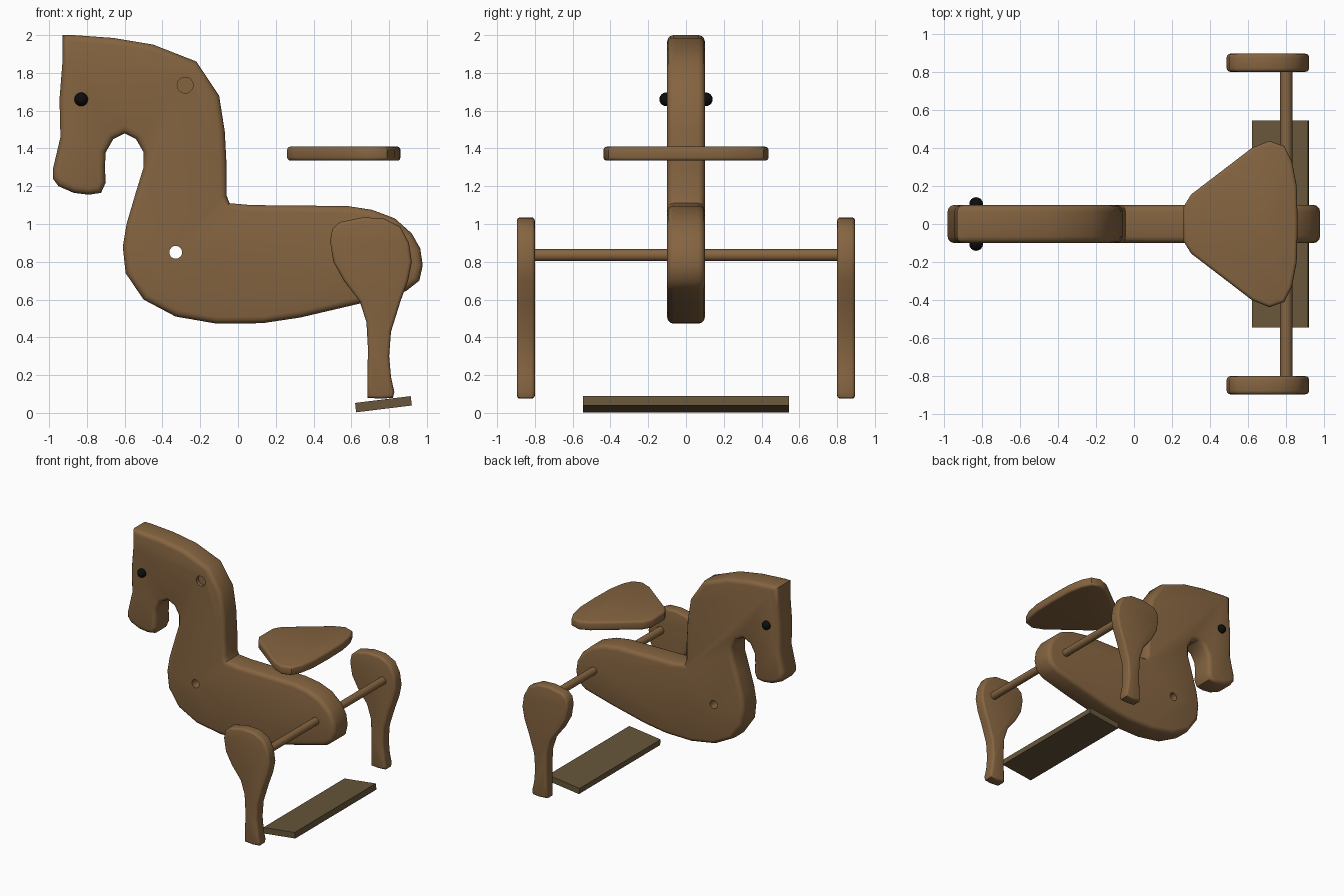
import bpy, bmesh, math
from mathutils import Vector

if "Cube" in bpy.data.objects:
    bpy.data.objects.remove(bpy.data.objects["Cube"])


def material(name, rgb):
    m = bpy.data.materials.new(name)
    m.diffuse_color = (*rgb, 1)
    m.use_nodes = True
    m.node_tree.nodes["Principled BSDF"].inputs["Base Color"].default_value = m.diffuse_color
    return m


WOOD = material("warm wood", (0.235, 0.128, 0.052))
DARK = material("dark wood", (0.135, 0.093, 0.043))
BLACK = material("black", (0.004, 0.004, 0.004))


def finish(ob, mat, angle=40):
    ob.data.materials.clear()
    ob.data.materials.append(mat)
    bpy.ops.object.select_all(action='DESELECT')
    ob.select_set(True)
    bpy.context.view_layer.objects.active = ob
    bpy.ops.object.shade_smooth_by_angle(angle=math.radians(angle))
    return ob


def slab(name, outline, lo, hi, rim, mat, flat=False):
    """Extrude an outline (x,z along y, or x,y along z if flat) with rounded rims."""
    put = (lambda a, b, d: (a, b, d)) if flat else (lambda a, b, d: (a, d, b))
    bm = bmesh.new()
    face = bm.faces.new([bm.verts.new(put(a, b, lo)) for a, b in outline])
    out = bmesh.ops.extrude_face_region(bm, geom=[face], use_keep_orig=True)
    new = [v for v in out["geom"] if isinstance(v, bmesh.types.BMVert)]
    bmesh.ops.translate(bm, verts=new, vec=put(0, 0, hi - lo))
    bmesh.ops.recalc_face_normals(bm, faces=bm.faces)
    k = 2 if flat else 1
    rims = [e for e in bm.edges if abs(e.verts[0].co[k] - e.verts[1].co[k]) < 1e-5]
    bmesh.ops.bevel(bm, geom=rims, offset=rim, segments=3, profile=0.5,
                    affect='EDGES', clamp_overlap=False)
    me = bpy.data.meshes.new(name)
    bm.to_mesh(me)
    bm.free()
    ob = bpy.data.objects.new(name, me)
    bpy.context.collection.objects.link(ob)
    return finish(ob, mat)


def rod(name, x, z, r, y0, y1, mat):
    bpy.ops.mesh.primitive_cylinder_add(vertices=24, radius=r, depth=y1 - y0,
                                        location=(x, (y0 + y1) / 2, z),
                                        rotation=(math.pi / 2, 0, 0))
    ob = bpy.context.object
    ob.name = name
    return finish(ob, mat)


# Body, neck and head cut from one thick board
body = slab("horse_body", [
    (-.93, 2.0), (-.87, 2.0), (-.66, 1.985), (-.45, 1.95), (-.22, 1.86), (-.10, 1.68),
    (-.07, 1.49), (-.06, 1.3), (-.06, 1.15), (-.045, 1.11), (.07, 1.10), (.58, 1.095),
    (.71, 1.075), (.83, 1.03), (.92, .95), (.965, .87), (.978, .78), (.96, .70),
    (.89, .645), (.65, .58), (.33, .505), (.13, .475), (-.11, .472), (-.33, .51),
    (-.50, .60), (-.595, .74), (-.61, .88), (-.59, 1.0), (-.54, 1.17), (-.50, 1.30),
    (-.50, 1.38), (-.54, 1.45), (-.60, 1.48), (-.66, 1.45), (-.70, 1.38), (-.705, 1.30),
    (-.70, 1.22), (-.725, 1.165), (-.79, 1.155), (-.87, 1.165), (-.95, 1.20),
    (-.98, 1.24), (-.98, 1.29), (-.94, 1.46), (-.945, 1.66), (-.93, 1.85)],
    -.10, .10, .035, WOOD)

# Front axle hole through the body, shallow socket on the head
for x, z, r, y0, y1 in ((-.33, .85, .034, -.3, .3), (-.28, 1.735, .042, -.3, -.07)):
    cutter = rod("hole_cutter", x, z, r, y0, y1, WOOD)
    cutter.hide_render = True
    mod = body.modifiers.new("hole", 'BOOLEAN')
    mod.operation, mod.object, mod.solver = 'DIFFERENCE', cutter, 'EXACT'
    bpy.context.view_layer.objects.active = body
    bpy.ops.object.modifier_apply(modifier=mod.name)
    bpy.data.objects.remove(cutter)
finish(body, WOOD)

# Rear legs and eyes on both sides
leg = [(.66, 1.035), (.77, 1.03), (.86, .985), (.905, .90), (.92, .80), (.90, .70),
       (.86, .59), (.81, .43), (.80, .30), (.81, .19), (.828, .11), (.82, .08),
       (.76, .075), (.685, .08), (.685, .18), (.688, .34), (.68, .48), (.645, .59),
       (.56, .70), (.505, .80), (.487, .91), (.50, .975), (.54, 1.01)]
for side, s in (("front", -1), ("back", 1)):
    lo, hi = sorted((s * .80, s * .895))
    slab(f"rear_leg_{side}", leg, lo, hi, .018, WOOD)
    bpy.ops.mesh.primitive_uv_sphere_add(segments=24, ring_count=12, radius=.036,
                                         location=(-.83, s * .105, 1.66))
    bpy.context.object.name = f"eye_{side}"
    finish(bpy.context.object, BLACK)

# Rear axle
rod("rear_axle", .80, .835, .032, -.82, .82, WOOD)

# Seat
half = [(.26, .09), (.30, .155), (.62, .40), (.71, .437), (.79, .41), (.83, .33),
        (.855, .20)]
seat = half + [(.86, 0)] + [(x, -y) for x, y in reversed(half)]
slab("seat", seat, 1.335, 1.41, .018, WOOD, flat=True)

# Tilted foot board
bpy.ops.mesh.primitive_cube_add(size=1, location=(.77, 0, .046),
                                rotation=(0, math.radians(-7), 0))
board = bpy.context.object
board.name = "foot_board"
board.scale = (.297, 1.09, .05)
finish(board, DARK)
